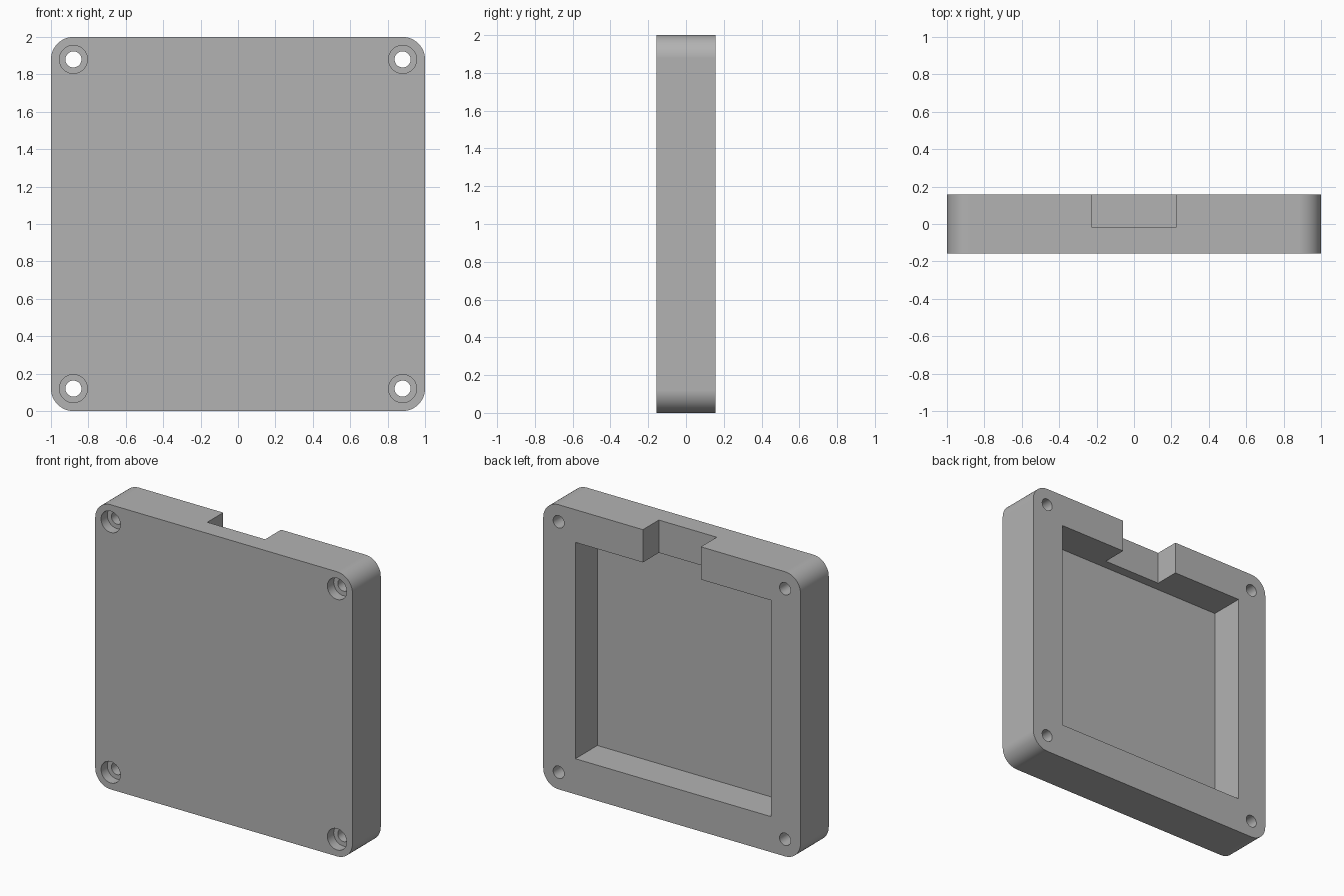
import bpy, bmesh, math
from mathutils import Matrix, Vector

cube = bpy.data.objects.get("Cube")
if cube:
    bpy.data.objects.remove(cube, do_unlink=True)

HALF_DEPTH = 0.157
CORNER = 0.12          # corner radius, also the screw hole inset

grey = bpy.data.materials.new("plain_grey")
grey.use_nodes = True
colour = (0.45, 0.45, 0.45, 1)
grey.diffuse_color = colour
grey.node_tree.nodes["Principled BSDF"].inputs["Base Color"].default_value = colour


def finish(name, bm):
    bmesh.ops.recalc_face_normals(bm, faces=bm.faces)
    mesh = bpy.data.meshes.new(name)
    bm.to_mesh(mesh)
    bm.free()
    mesh.materials.append(grey)
    obj = bpy.data.objects.new(name, mesh)
    bpy.context.collection.objects.link(obj)
    return obj


def box(name, low, high):
    low, high = Vector(low), Vector(high)
    bm = bmesh.new()
    bmesh.ops.create_cube(bm, size=1)
    bmesh.ops.scale(bm, vec=high - low, verts=bm.verts)
    bmesh.ops.translate(bm, vec=(low + high) / 2, verts=bm.verts)
    return finish(name, bm)


def cylinder(name, radius, x, z, y0, y1):
    bm = bmesh.new()
    place = Matrix.Translation((x, (y0 + y1) / 2, z)) @ Matrix.Rotation(math.pi / 2, 4, "X")
    bmesh.ops.create_cone(bm, cap_ends=True, segments=48, radius1=radius,
                          radius2=radius, depth=y1 - y0, matrix=place)
    return finish(name, bm)


# Square plate with four rounded corners
bm = bmesh.new()
bmesh.ops.create_cube(bm, size=2)
bmesh.ops.scale(bm, vec=(1, HALF_DEPTH, 1), verts=bm.verts)
bmesh.ops.translate(bm, vec=(0, 0, 1), verts=bm.verts)
corners = [e for e in bm.edges if abs(e.verts[0].co.y - e.verts[1].co.y) > 0.1]
bmesh.ops.bevel(bm, geom=corners, offset=CORNER, offset_type="OFFSET", segments=12,
                profile=0.5, affect="EDGES")
case = finish("case_shell", bm)

# Rear pocket and the notch through its top wall
cutters = [
    box("pocket_cutter", (-0.77, -0.087, 0.25), (0.75, 0.3, 1.77)),
    box("notch_cutter", (-0.225, -0.02, 1.6), (0.225, 0.3, 2.2)),
]

# Counterbored screw holes
for x in (-1 + CORNER, 1 - CORNER):
    for z in (CORNER, 2 - CORNER):
        cutters.append(cylinder("hole_cutter", 0.043, x, z, -0.3, 0.3))
        cutters.append(cylinder("counterbore_cutter", 0.075, x, z, -0.3, -HALF_DEPTH + 0.07))

bpy.ops.object.select_all(action="DESELECT")
case.select_set(True)
bpy.context.view_layer.objects.active = case
for cutter in cutters:
    cutter.hide_render = True
    cut = case.modifiers.new("cut", "BOOLEAN")
    cut.operation = "DIFFERENCE"
    cut.solver = "EXACT"
    cut.object = cutter
    bpy.ops.object.modifier_apply(modifier=cut.name)
    bpy.data.objects.remove(cutter, do_unlink=True)

# Smooth rounds with flat broad faces
bpy.ops.object.shade_smooth_by_angle(angle=math.radians(30))
weighted = case.modifiers.new("flat_faces", "WEIGHTED_NORMAL")
weighted.keep_sharp = True
